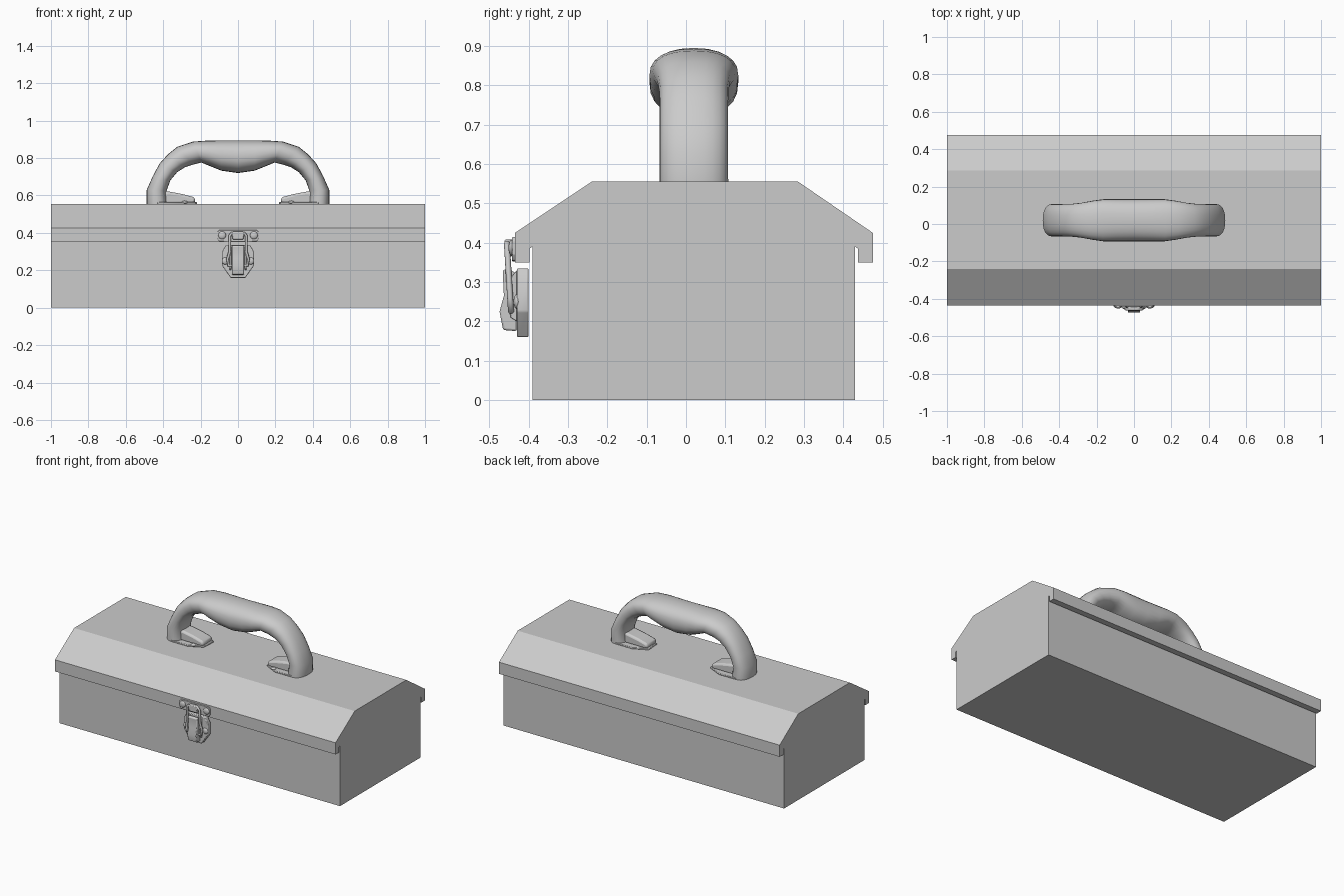
import bpy, bmesh, math
from mathutils import Vector

if "Cube" in bpy.data.objects:
    bpy.data.objects.remove(bpy.data.objects["Cube"])

YC = 0.02  # handle centre line in y


def finish(name, bm, bevel=0, smooth=None):
    bmesh.ops.recalc_face_normals(bm, faces=bm.faces)
    me = bpy.data.meshes.new(name)
    bm.to_mesh(me)
    bm.free()
    ob = bpy.data.objects.new(name, me)
    bpy.context.collection.objects.link(ob)
    if bevel:
        m = ob.modifiers.new("bevel", 'BEVEL')
        m.width, m.segments, m.limit_method = bevel, 2, 'ANGLE'
    if smooth:
        bpy.ops.object.select_all(action='DESELECT')
        ob.select_set(True)
        bpy.context.view_layer.objects.active = ob
        bpy.ops.object.shade_smooth_by_angle(angle=math.radians(smooth))
    return ob


def prism(name, pts, axis, a, b, bevel=0):
    """Extrude a 2D outline along an axis from a to b."""
    put = {'x': lambda p, d: (d, p[0], p[1]),
           'y': lambda p, d: (p[0], d, p[1]),
           'z': lambda p, d: (p[0], p[1], d)}[axis]
    bm = bmesh.new()
    lo = [bm.verts.new(put(p, a)) for p in pts]
    hi = [bm.verts.new(put(p, b)) for p in pts]
    n = len(pts)
    bm.faces.new(lo)
    bm.faces.new(hi)
    for i in range(n):
        bm.faces.new((lo[i], lo[(i + 1) % n], hi[(i + 1) % n], hi[i]))
    return finish(name, bm, bevel, 35 if bevel else None)


def mirrored(half):
    """Close a half outline (x >= 0) across x = 0."""
    return half + [(-x, z) for x, z in reversed(half)]


def rivet(name, loc, r, axis):
    bm = bmesh.new()
    bmesh.ops.create_uvsphere(bm, u_segments=16, v_segments=8, radius=r)
    flat = (1, 0.45, 1) if axis == 'y' else (1, 1, 0.5)
    for v in bm.verts:
        v.co = Vector(v.co[i] * flat[i] + loc[i] for i in range(3))
    return finish(name, bm, smooth=60)


# Box body with the overhanging lid, one cross-section along x
prism("box_and_lid", [
    (-0.39, 0), (0.43, 0), (0.43, 0.39), (0.437, 0.385), (0.437, 0.35),
    (0.475, 0.35), (0.475, 0.425), (0.285, 0.555), (-0.24, 0.555),
    (-0.435, 0.425), (-0.435, 0.35), (-0.398, 0.35), (-0.398, 0.385),
    (-0.39, 0.39)], 'x', -1, 1)

# Handle: (outer x, z, inner x, z, half width) from right foot to the middle
half = [
    (0.488, 0.553, 0.375, 0.553, 0.087), (0.488, 0.63, 0.382, 0.625, 0.087),
    (0.457, 0.70, 0.362, 0.68, 0.087), (0.42, 0.77, 0.325, 0.725, 0.087),
    (0.375, 0.82, 0.285, 0.75, 0.088), (0.325, 0.86, 0.24, 0.765, 0.093),
    (0.24, 0.888, 0.195, 0.776, 0.105), (0.17, 0.893, 0.15, 0.757, 0.113),
    (0.09, 0.895, 0.09, 0.733, 0.113), (0, 0.895, 0, 0.72, 0.113)]
stations = half + [(-a, b, -c, d, w) for a, b, c, d, w in reversed(half[:-1])]
bm = bmesh.new()
rings, N = [], 24
for ox, oz, ix, iz, w in stations:
    o, i = Vector((ox, YC, oz)), Vector((ix, YC, iz))
    mid, u = (o + i) / 2, (o - i) / 2
    ring = []
    for k in range(N):
        t = 2 * math.pi * k / N
        c, s = math.cos(t), math.sin(t)
        e = 0.85
        p = mid + u * math.copysign(abs(c) ** e, c)
        p.y += w * math.copysign(abs(s) ** e, s)
        ring.append(bm.verts.new(p))
    rings.append(ring)
for r0, r1 in zip(rings, rings[1:]):
    for k in range(N):
        bm.faces.new((r0[k], r0[(k + 1) % N], r1[(k + 1) % N], r1[k]))
bm.faces.new(rings[0])
bm.faces.new(rings[-1])
finish("handle", bm, smooth=50)

# Handle brackets: base plate, raised tongue and rivet at each foot
for side, s in (("left", -1), ("right", 1)):
    prism(f"bracket_plate_{side}", [
        (s * x, YC + y) for x, y in
        [(0.43, -0.088), (0.31, -0.088), (0.225, -0.045), (0.22, 0.045),
         (0.31, 0.088), (0.43, 0.088)]], 'z', 0.553, 0.564, 0.003)
    prism(f"bracket_tongue_{side}", [
        (s * x, z) for x, z in
        [(0.42, 0.556), (0.235, 0.556), (0.225, 0.578), (0.24, 0.592),
         (0.30, 0.608), (0.37, 0.621), (0.42, 0.621)]],
        'y', YC - 0.05, YC + 0.05, 0.012)
    rivet(f"bracket_rivet_{side}", (s * 0.285, YC - 0.066, 0.564), 0.016, 'z')

# Latch: upper strike plate on the lid lip
prism("latch_strike_plate", mirrored(
    [(0.03, 0.352), (0.10, 0.355), (0.11, 0.37), (0.11, 0.405), (0.10, 0.415),
     (0.03, 0.415)]), 'y', -0.442, -0.433, 0.002)
prism("latch_hook", mirrored([(0.028, 0.365), (0.035, 0.40), (0.025, 0.408)]),
      'y', -0.462, -0.44, 0.005)

# Latch: lower base plate and raised side cheeks
prism("latch_base_plate", mirrored(
    [(0.04, 0.16), (0.085, 0.225), (0.085, 0.30), (0.065, 0.335)]),
    'y', -0.43, -0.40, 0.004)
for side, s in (("left", -1), ("right", 1)):
    rivet(f"strike_rivet_{side}", (s * 0.085, -0.442, 0.387), 0.021, 'y')
    rivet(f"base_rivet_{side}", (s * 0.068, -0.43, 0.25), 0.019, 'y')
    prism(f"latch_cheek_{side}", [
        (-0.43, 0.20), (-0.43, 0.33), (-0.446, 0.31), (-0.452, 0.26),
        (-0.446, 0.21)], 'x', s * 0.036, s * 0.046, 0.002)

# Latch: lever, profiled from the side
prism("latch_lever", [
    (-0.43, 0.175), (-0.465, 0.178), (-0.474, 0.225), (-0.463, 0.265),
    (-0.466, 0.33), (-0.452, 0.335), (-0.43, 0.32)],
    'x', -0.032, 0.032, 0.005)

# Latch: wire bail looping over the hook
loop = mirrored([(0.05, 0.225), (0.056, 0.26), (0.044, 0.30), (0.044, 0.385),
                 (0.034, 0.398)])
cu = bpy.data.curves.new("latch_bail", 'CURVE')
cu.dimensions, cu.bevel_depth, cu.bevel_resolution = '3D', 0.0075, 2
sp = cu.splines.new('POLY')
sp.points.add(len(loop) - 1)
for p, (x, z) in zip(sp.points, loop):
    p.co = (x, -0.445 - 0.06 * (z - 0.225), z, 1)
sp.use_cyclic_u = True
bpy.context.collection.objects.link(bpy.data.objects.new("latch_bail", cu))
